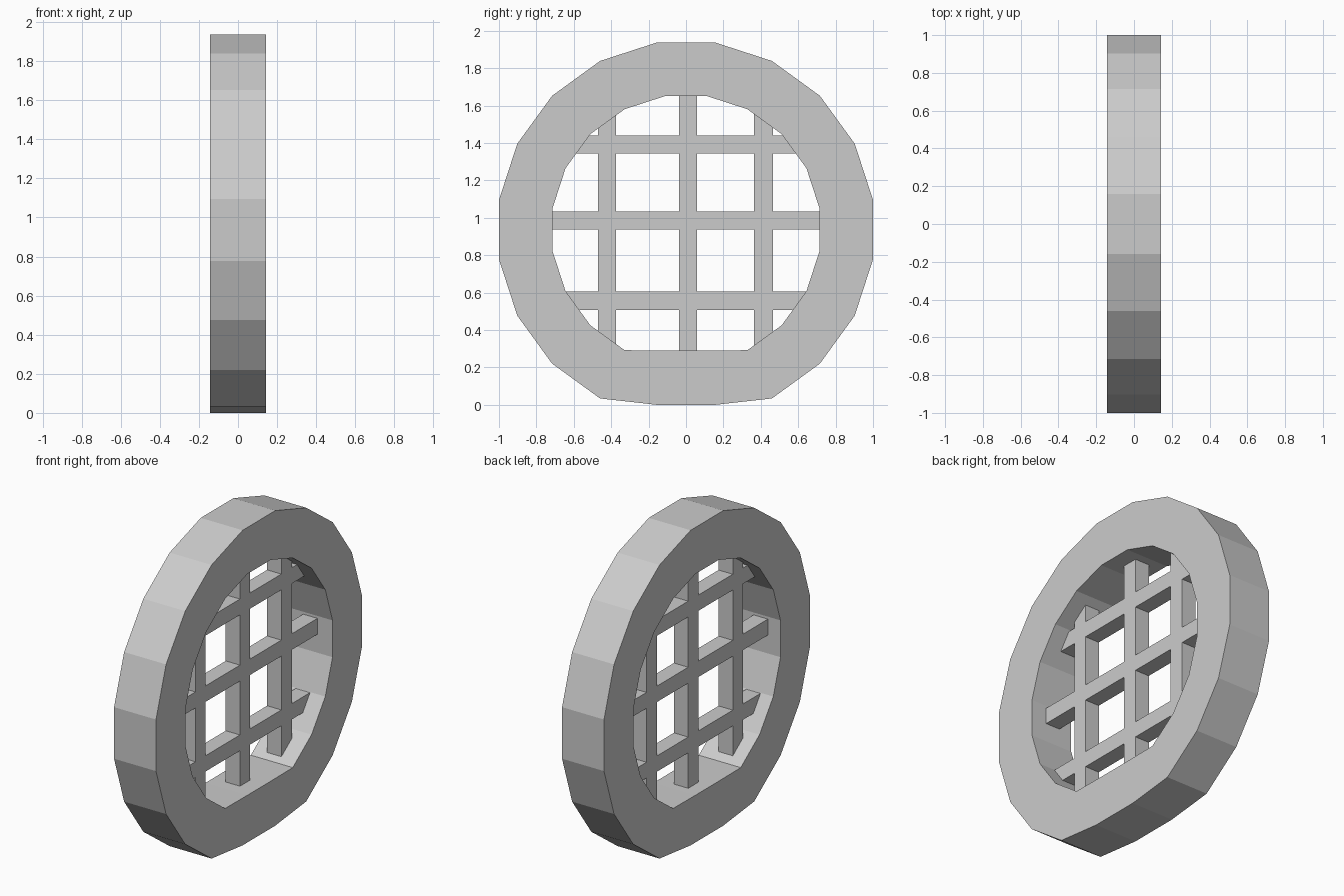
import bpy, bmesh, math
from mathutils import Vector

if "Cube" in bpy.data.objects:
    bpy.data.objects.remove(bpy.data.objects["Cube"])

SIDES = 20
CZ = 0.936            # height of the ring centre
R_OUT, R_IN = 1.0125, 0.723
HALF = 0.1425         # half depth of the ring


def finish(bm, name):
    bmesh.ops.recalc_face_normals(bm, faces=bm.faces)
    mesh = bpy.data.meshes.new(name)
    bm.to_mesh(mesh)
    bm.free()
    obj = bpy.data.objects.new(name, mesh)
    bpy.context.collection.objects.link(obj)
    return obj


def loop(bm, x, radius, floor):
    verts = []
    for i in range(SIDES):
        a = (i + 0.5) * 2 * math.pi / SIDES
        y, z = radius * math.sin(a), CZ + radius * math.cos(a)
        verts.append(bm.verts.new((x, y, max(z, floor))))
    return verts


# round frame, flattened along the bottom
bm = bmesh.new()
loops = [loop(bm, -HALF, R_OUT, 0), loop(bm, HALF, R_OUT, 0),
         loop(bm, HALF, R_IN, 0.29), loop(bm, -HALF, R_IN, 0.29)]
for k in range(4):
    a, b = loops[k], loops[(k + 1) % 4]
    for i in range(SIDES):
        j = (i + 1) % SIDES
        bm.faces.new((a[i], a[j], b[j], b[i]))
finish(bm, "round_frame")

# lattice: flat cells where bars run, trimmed to the opening, then thickened
ys = [-0.8, -0.47, -0.373, -0.038, 0.06, 0.364, 0.465, 0.8]
zs = [0.1, 0.508, 0.605, 0.936, 1.034, 1.343, 1.44, 1.8]
bm = bmesh.new()
grid = [[bm.verts.new((-0.057, y, z)) for z in zs] for y in ys]
for i in range(7):
    for j in range(7):
        if i % 2 or j % 2:
            bm.faces.new((grid[i][j], grid[i + 1][j],
                          grid[i + 1][j + 1], grid[i][j + 1]))


def trim(point, normal):
    bmesh.ops.bisect_plane(bm, geom=bm.verts[:] + bm.edges[:] + bm.faces[:],
                           plane_co=point, plane_no=normal, clear_outer=True)


apothem = R_IN * math.cos(math.pi / SIDES) + 0.003
for i in range(SIDES):
    a = i * 2 * math.pi / SIDES
    n = Vector((0, math.sin(a), math.cos(a)))
    trim(Vector((0, 0, CZ)) + n * apothem, n)
trim(Vector((0, 0, 0.287)), Vector((0, 0, -1)))
loose = [v for v in bm.verts if not v.link_faces]
bmesh.ops.delete(bm, geom=loose, context='VERTS')
bmesh.ops.recalc_face_normals(bm, faces=bm.faces)
ext = bmesh.ops.extrude_face_region(bm, geom=bm.faces[:], use_keep_orig=True)
moved = [g for g in ext["geom"] if isinstance(g, bmesh.types.BMVert)]
bmesh.ops.translate(bm, verts=moved, vec=(0.097, 0, 0))
finish(bm, "lattice_bars")
